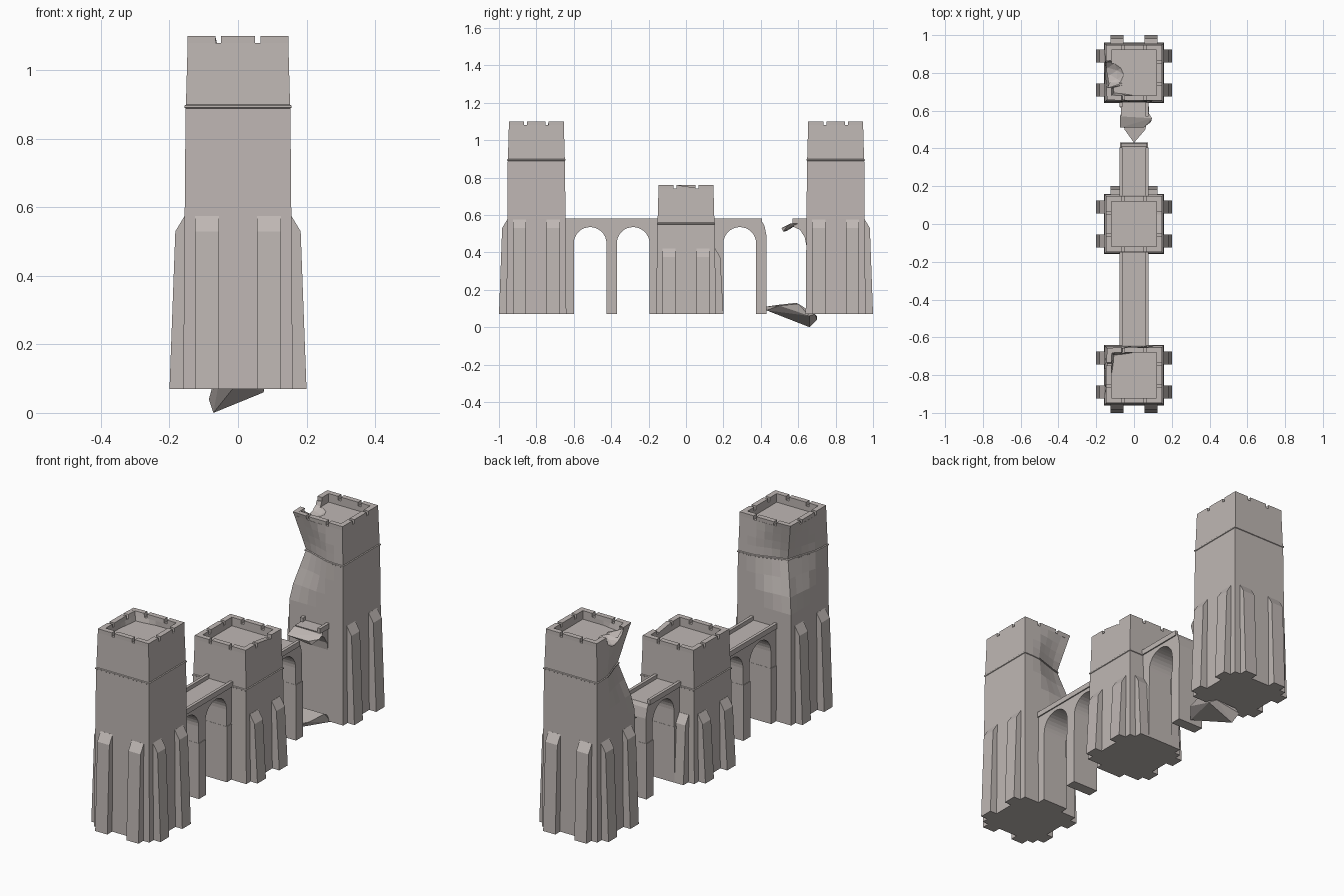
import bpy, bmesh, math
from mathutils import Vector, Matrix

if "Cube" in bpy.data.objects:
    bpy.data.objects.remove(bpy.data.objects["Cube"], do_unlink=True)

COLOR = (0.52, 0.475, 0.455, 1)
stone = bpy.data.materials.new("grey_stone")
stone.use_nodes = True
stone.diffuse_color = COLOR
bsdf = next(n for n in stone.node_tree.nodes if n.type == "BSDF_PRINCIPLED")
bsdf.inputs["Base Color"].default_value = COLOR
BASE = 0.07


def finish(name, bm):
    bmesh.ops.recalc_face_normals(bm, faces=bm.faces[:])
    mesh = bpy.data.meshes.new(name)
    bm.to_mesh(mesh)
    bm.free()
    mesh.materials.append(stone)
    obj = bpy.data.objects.new(name, mesh)
    bpy.context.collection.objects.link(obj)
    return obj


def add_box(bm, x0, x1, y0, y1, z0, z1):
    size = Matrix.Diagonal((x1 - x0, y1 - y0, z1 - z0, 1))
    place = Matrix.Translation(((x0 + x1) / 2, (y0 + y1) / 2, (z0 + z1) / 2))
    return bmesh.ops.create_cube(bm, size=1, matrix=place @ size)["verts"]


def add_prism(bm, outline, direction):
    """Close an outline into a face and sweep it along a direction."""
    face = bm.faces.new([bm.verts.new(p) for p in outline])
    out = bmesh.ops.extrude_face_region(bm, geom=[face], use_keep_orig=True)
    moved = [v for v in out["geom"] if isinstance(v, bmesh.types.BMVert)]
    bmesh.ops.translate(bm, verts=moved, vec=direction)


def hull(name, points):
    bm = bmesh.new()
    for p in points:
        bm.verts.new(p)
    bmesh.ops.convex_hull(bm, input=bm.verts[:])
    return finish(name, bm)


def square_ring(bm, half, z, cy, n=6):
    verts = []
    for side in range(4):
        turn = Matrix.Rotation(side * math.pi / 2, 3, "Z")
        for i in range(n):
            p = turn @ Vector((half, -half + 2 * half * i / n, z))
            verts.append(bm.verts.new(p + Vector((0, cy, 0))))
    return verts


def dent(bm, centre, push):
    """Push the wall inward around a damaged corner."""
    for v in bm.verts:
        weight = max(0, 1 - (v.co - centre).length / 0.22)
        v.co += push * weight


# ---- Towers ----
def tower(name, cy, top, band, shoulder, sides, dent_side=0):
    bm = bmesh.new()
    steps = 10
    levels = [(0.16 - 0.007 * i / steps, BASE + (band - 0.006 - BASE) * i / steps)
              for i in range(steps + 1)]
    levels += [(0.156, band - 0.004), (0.156, band + 0.002), (0.152, band + 0.005)]
    levels += [(0.152 - 0.005 * i / 4, band + 0.005 + (top - band - 0.025) * i / 4)
               for i in range(1, 5)]
    levels += [(0.12, top - 0.02), (0.12, top - 0.045)]
    rings = [square_ring(bm, half, z, cy) for half, z in levels]
    for a, b in zip(rings, rings[1:]):
        for i in range(len(a)):
            j = (i + 1) % len(a)
            bm.faces.new((a[i], a[j], b[j], b[i]))
    bm.faces.new(rings[0][::-1])
    bm.faces.new(rings[-1])
    push = Vector((0.055, -0.055 * dent_side, 0))
    centre = Vector((-0.15, cy + 0.15 * dent_side, band))
    if dent_side:
        dent(bm, centre, push)
    body = finish(name + "_body", bm)

    # Battlements: a middle block and corner blocks along each side
    bm = bmesh.new()
    for side in range(4):
        spans = [(-0.05, 0.05), (0.066, 0.147), (-0.12, -0.066)]
        for a, b in spans:
            verts = add_box(bm, 0.12, 0.147, a, b, top - 0.021, top)
            if name == "middle_tower" and side == 0 and a == -0.05:
                for v in verts:
                    if v.co.y > 0 and v.co.z > top - 0.01:
                        v.co.z -= 0.015
            turn = Matrix.Rotation(side * math.pi / 2, 3, "Z")
            bmesh.ops.rotate(bm, verts=verts, matrix=turn)
            bmesh.ops.translate(bm, verts=verts, vec=(0, cy, 0))
    if dent_side:
        dent(bm, centre, push)
    battlements = finish(name + "_battlements", bm)

    # Paired sloping buttresses
    bm = bmesh.new()
    profile = [(0.14, BASE), (0.2, BASE), (0.183, shoulder - 0.045),
               (0.156, shoulder), (0.14, shoulder)]
    for side in sides:
        for start in (-0.125, 0.055):
            old = set(bm.verts)
            add_prism(bm, [(d, start, z) for d, z in profile], (0, 0.07, 0))
            verts = [v for v in bm.verts if v not in old]
            turn = Matrix.Rotation(side * math.pi / 2, 3, "Z")
            bmesh.ops.rotate(bm, verts=verts, matrix=turn)
            bmesh.ops.translate(bm, verts=verts, vec=(0, cy, 0))
    finish(name + "_buttresses", bm)
    return body, battlements


# Sides: 0 = +x, 1 = +y, 2 = -x, 3 = -y
tower("front_tower", -0.8, 1.1, 0.895, 0.575, (0, 2, 3), 1)
tower("middle_tower", 0, 0.76, 0.555, 0.42, (0, 1, 2))
ruined = tower("back_tower", 0.8, 1.1, 0.895, 0.575, (0, 1, 2), -1)

# Breach in the ruined parapet and roof
bm = bmesh.new()
bmesh.ops.create_icosphere(bm, subdivisions=2, radius=1)
bmesh.ops.scale(bm, vec=(0.085, 0.075, 0.055), verts=bm.verts[:])
bmesh.ops.translate(bm, vec=(-0.125, 0.79, 1.085), verts=bm.verts[:])
cutter = finish("breach_cutter", bm)
cutter.hide_render = True
cutter.hide_set(True)
for part in ruined:
    cut = part.modifiers.new("breach", "BOOLEAN")
    cut.operation = "DIFFERENCE"
    cut.solver = "EXACT"
    cut.object = cutter
hull("fallen_parapet_shard", [(-0.14, 0.72, 1.09), (-0.12, 0.72, 1.06), (-0.11, 0.73, 1.075),
                              (-0.04, 0.74, 1.05), (-0.05, 0.75, 1.05), (-0.13, 0.75, 1.05)])


# ---- Arched bridges ----
def bridge(name, y0, y1, arches, end, rail_end):
    bm = bmesh.new()
    outline = [(y0, BASE)]
    for a, b in arches:
        r, mid = (b - a) / 2, (a + b) / 2
        outline.append((a, BASE))
        outline += [(mid - r * math.cos(math.pi * i / 16),
                     0.535 - r + r * math.sin(math.pi * i / 16)) for i in range(17)]
        outline.append((b, BASE))
    outline += end + [(y0, 0.56)]
    add_prism(bm, [(-0.07, y, z) for y, z in outline], (0.14, 0, 0))
    finish(name + "_arches", bm)

    # Thicker lower piers
    bm = bmesh.new()
    edges = [y0] + [y for arch in arches for y in arch] + [y1]
    for a, b in zip(edges[::2], edges[1::2]):
        add_box(bm, -0.073, 0.073, a - 0.001, b + 0.001, BASE, 0.36)
    finish(name + "_piers", bm)

    # Side parapets
    bm = bmesh.new()
    for x in (-0.076, 0.06):
        add_box(bm, x, x + 0.016, y0, rail_end, 0.553, 0.58)
    finish(name + "_parapets", bm)


bridge("front_bridge", -0.655, -0.145, [(-0.6, -0.425), (-0.37, -0.195)],
       [(-0.145, BASE), (-0.145, 0.56)], -0.145)
bridge("broken_bridge", 0.145, 0.43, [(0.2, 0.375)],
       [(0.43, BASE), (0.43, 0.49), (0.42, 0.54), (0.41, 0.56)], 0.405)

# Remains of the bridge on the back tower
bm = bmesh.new()
stump = [(0.66, 0.44), (0.643, 0.44), (0.635, 0.48), (0.61, 0.52), (0.575, 0.537),
         (0.57, 0.56), (0.66, 0.56)]
add_prism(bm, [(-0.07, y, z) for y, z in stump], (0.14, 0, 0))
add_box(bm, -0.076, -0.06, 0.62, 0.66, 0.553, 0.58)
add_box(bm, 0.06, 0.076, 0.57, 0.66, 0.553, 0.58)
finish("bridge_stump", bm)
hull("hanging_deck_slab", [(-0.075, 0.51, 0.53), (-0.075, 0.57, 0.555), (0.06, 0.52, 0.51),
                           (0.09, 0.54, 0.54), (0.095, 0.56, 0.555), (0.07, 0.6, 0.555),
                           (-0.06, 0.54, 0.515), (-0.07, 0.58, 0.54), (0.05, 0.51, 0.53)])

# Fallen deck slab below the gap
hull("fallen_bridge_slab", [(0.0, 0.43, 0.11), (0.0, 0.43, 0.09), (-0.05, 0.5, 0.12),
                            (0.06, 0.5, 0.115), (0.08, 0.6, 0.125), (0.075, 0.66, 0.06),
                            (-0.072, 0.66, 0.0), (-0.085, 0.7, 0.04), (-0.06, 0.7, 0.06),
                            (-0.06, 0.59, 0.13), (0.05, 0.69, 0.07)])
